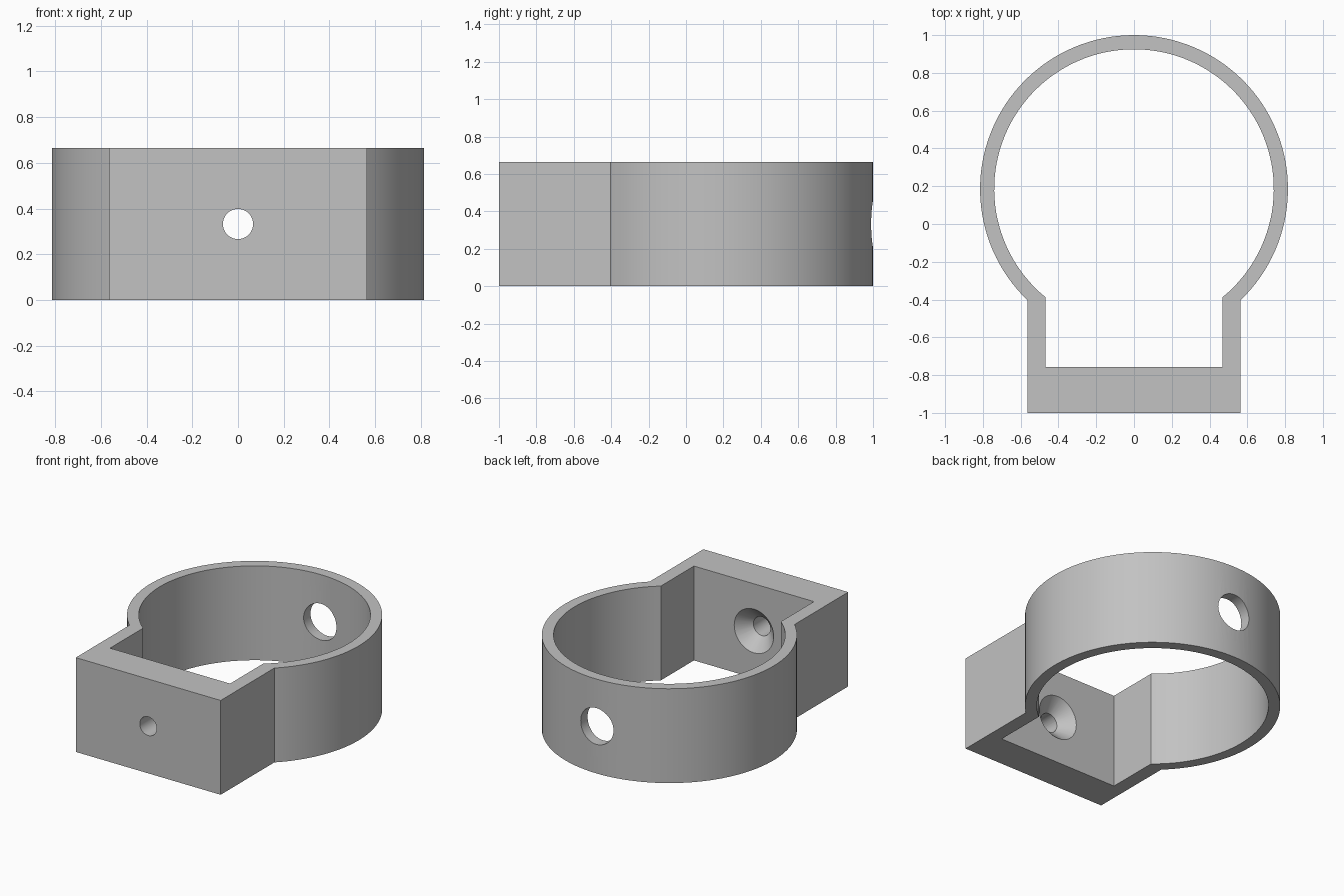
import bpy, bmesh, math
from mathutils import Matrix

HEIGHT = 0.665
MID = HEIGHT / 2
CENTRE_Y = 0.185
ARC_STEPS = 96

if "Cube" in bpy.data.objects:
    bpy.data.objects.remove(bpy.data.objects["Cube"], do_unlink=True)

grey = bpy.data.materials.new("light grey")
grey.use_nodes = True
colour = (0.54, 0.54, 0.54, 1)
grey.diffuse_color = colour
grey.node_tree.nodes["Principled BSDF"].inputs["Base Color"].default_value = colour


def make_object(name, bm):
    bmesh.ops.recalc_face_normals(bm, faces=bm.faces)
    mesh = bpy.data.meshes.new(name)
    bm.to_mesh(mesh)
    bm.free()
    mesh.materials.append(grey)
    obj = bpy.data.objects.new(name, mesh)
    bpy.context.collection.objects.link(obj)
    return obj


def keyhole(radius, half_width, front_y):
    """Outline of a round loop that opens into a rectangular foot."""
    start = -math.acos(half_width / radius)
    sweep = math.pi - 2 * start
    points = []
    for i in range(ARC_STEPS + 1):
        a = start + sweep * i / ARC_STEPS
        points.append((radius * math.cos(a), CENTRE_Y + radius * math.sin(a)))
    return points + [(-half_width, front_y), (half_width, front_y)]


def cutter(name, r_front, r_back, y_front, y_back):
    """Hidden round cutter lying along y."""
    bm = bmesh.new()
    place = Matrix.Translation((0, (y_front + y_back) / 2, MID)) @ Matrix.Rotation(-math.pi / 2, 4, 'X')
    bmesh.ops.create_cone(bm, cap_ends=True, segments=48, radius1=r_front,
                          radius2=r_back, depth=y_back - y_front, matrix=place)
    obj = make_object(name, bm)
    obj.hide_render = True
    return obj


# Clamp body: wall between the outer and inner outlines
bm = bmesh.new()
outer = keyhole(0.815, 0.565, -1.0)
inner = keyhole(0.74, 0.468, -0.757)
rings = [[bm.verts.new((x, y, z)) for x, y in line]
         for line, z in ((outer, 0), (outer, HEIGHT), (inner, HEIGHT), (inner, 0))]
count = len(outer)
for k in range(4):
    a, b = rings[k], rings[(k + 1) % 4]
    for i in range(count):
        j = (i + 1) % count
        bm.faces.new((a[i], a[j], b[j], b[i]))
body = make_object("clamp_body", bm)

# Screw hole, its countersink, and the access hole at the back
cutters = [
    cutter("screw_hole_cutter", 0.066, 0.066, -1.1, -0.7),
    cutter("countersink_cutter", 0.066, 0.204, -0.845, -0.707),
    cutter("access_hole_cutter", 0.128, 0.128, 0.7, 1.2),
]
bpy.ops.object.select_all(action='DESELECT')
bpy.context.view_layer.objects.active = body
body.select_set(True)
for tool in cutters:
    mod = body.modifiers.new(tool.name, 'BOOLEAN')
    mod.operation = 'DIFFERENCE'
    mod.solver = 'EXACT'
    mod.object = tool
    bpy.ops.object.modifier_apply(modifier=mod.name)
for tool in cutters:
    bpy.data.objects.remove(tool, do_unlink=True)

bpy.ops.object.shade_smooth_by_angle(angle=math.radians(30))
